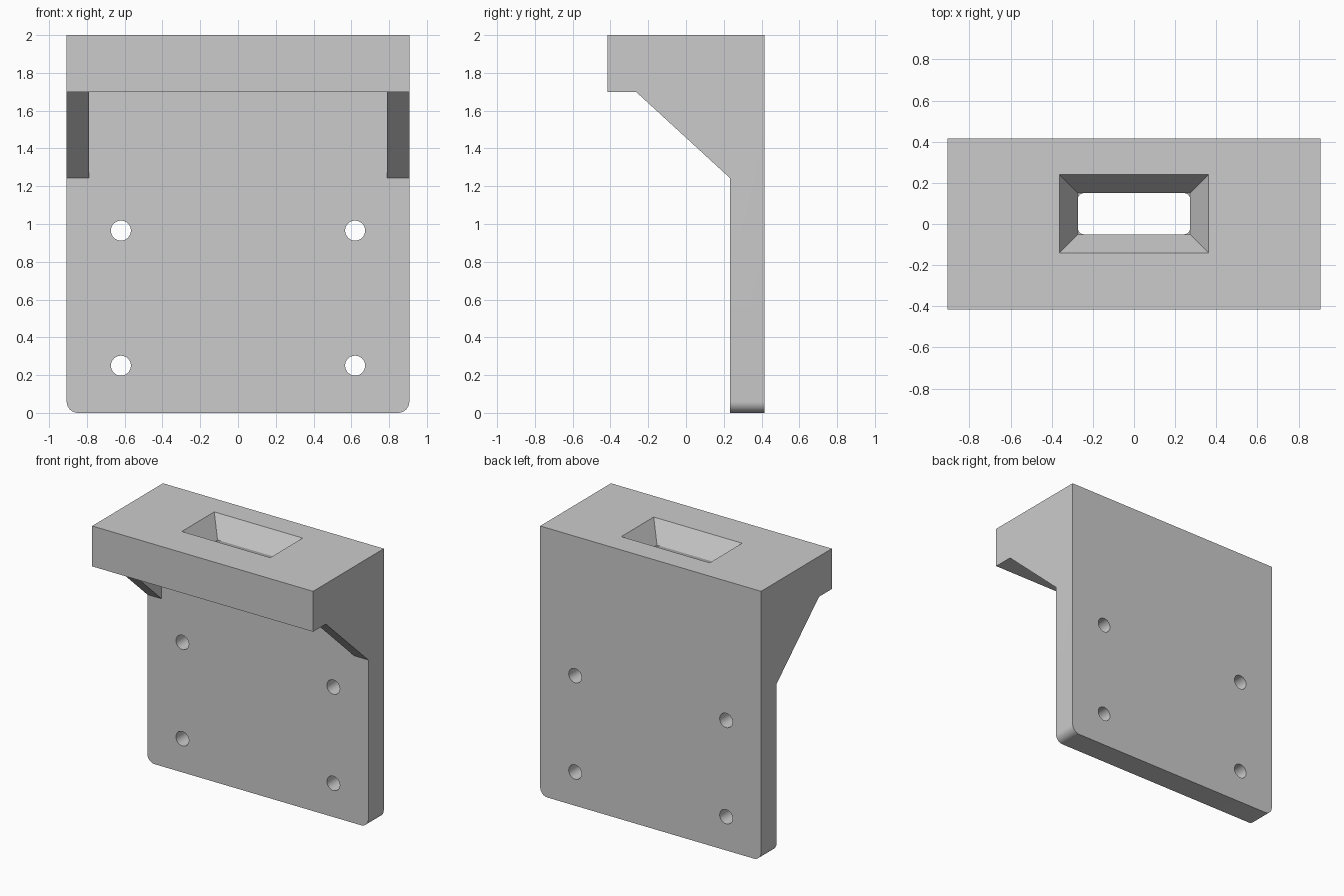
import bpy, bmesh, math
from mathutils import Vector

if "Cube" in bpy.data.objects:
    bpy.data.objects.remove(bpy.data.objects["Cube"])

W, D = 0.907, 0.415           # half width, half depth


def loft(name, rings):
    """Closed solid from a list of matching point rings."""
    bm = bmesh.new()
    vs = [[bm.verts.new(p) for p in r] for r in rings]
    n = len(vs[0])
    for a, b in zip(vs, vs[1:]):
        for i in range(n):
            j = (i + 1) % n
            bm.faces.new((a[i], a[j], b[j], b[i]))
    bm.faces.new(vs[0])
    bm.faces.new(vs[-1])
    bmesh.ops.recalc_face_normals(bm, faces=bm.faces)
    me = bpy.data.meshes.new(name)
    bm.to_mesh(me)
    bm.free()
    ob = bpy.data.objects.new(name, me)
    bpy.context.collection.objects.link(ob)
    return ob


def rect(x, y0, y1, z, r=0.0, seg=6):
    """Rectangle ring at height z, optionally with rounded corners."""
    if r == 0:
        return [(-x, y0, z), (x, y0, z), (x, y1, z), (-x, y1, z)]
    pts = []
    corners = [(x - r, y1 - r), (-x + r, y1 - r), (-x + r, y0 + r), (x - r, y0 + r)]
    for k, (cx, cy) in enumerate(corners):
        for i in range(seg + 1):
            a = math.pi / 2 * (k + i / seg)
            pts.append((cx + r * math.cos(a), cy + r * math.sin(a), z))
    return pts


def cut(target, cutter):
    """Subtract cutter from target and remove the cutter."""
    cutter.hide_render = True
    m = target.modifiers.new("cut", 'BOOLEAN')
    m.operation, m.solver, m.object = 'DIFFERENCE', 'EXACT', cutter
    bpy.context.view_layer.objects.active = target
    bpy.ops.object.modifier_apply(modifier=m.name)
    bpy.data.objects.remove(cutter)


# Bracket body: side profile extruded across the width
profile = [(D, 0), (D, 2), (-D, 2), (-D, 1.7), (-0.265, 1.7), (0.233, 1.243), (0.233, 0)]
bracket = loft("wall_bracket", [[(x, y, z) for y, z in profile] for x in (-W, W)])

# Rounded bottom corners of the back plate
bm = bmesh.new()
bm.from_mesh(bracket.data)
edges = [e for e in bm.edges
         if all(v.co.z < 0.01 for v in e.verts) and abs(e.verts[0].co.x - e.verts[1].co.x) < 0.01]
bmesh.ops.bevel(bm, geom=edges, offset=0.06, segments=8, profile=0.5, affect='EDGES')
bm.to_mesh(bracket.data)
bm.free()

# Clear the space between the two side gussets
cut(bracket, loft("gusset_gap", [rect(0.79, -0.6, 0.233, z) for z in (1.1, 1.7)]))

# Slot through the shelf, then the tapered mouth on top
cut(bracket, loft("slot", [rect(0.273, -0.05, 0.15, z, 0.03) for z in (1.6, 1.9)]))
cut(bracket, loft("mouth", [rect(0.273, -0.05, 0.15, 1.85), rect(0.393, -0.17, 0.27, 2.05)]))

# Four screw holes through the plate
for x in (-0.62, 0.62):
    for z in (0.25, 0.965):
        rings = [[(x + 0.053 * math.cos(i * math.tau / 32), y, z + 0.053 * math.sin(i * math.tau / 32))
                  for i in range(32)] for y in (0.1, 0.6)]
        cut(bracket, loft("screw_hole", rings))

# Smooth the curved surfaces, keep the hard edges
bpy.ops.object.select_all(action='DESELECT')
bracket.select_set(True)
bpy.context.view_layer.objects.active = bracket
bpy.ops.object.shade_smooth_by_angle(angle=math.radians(25))
